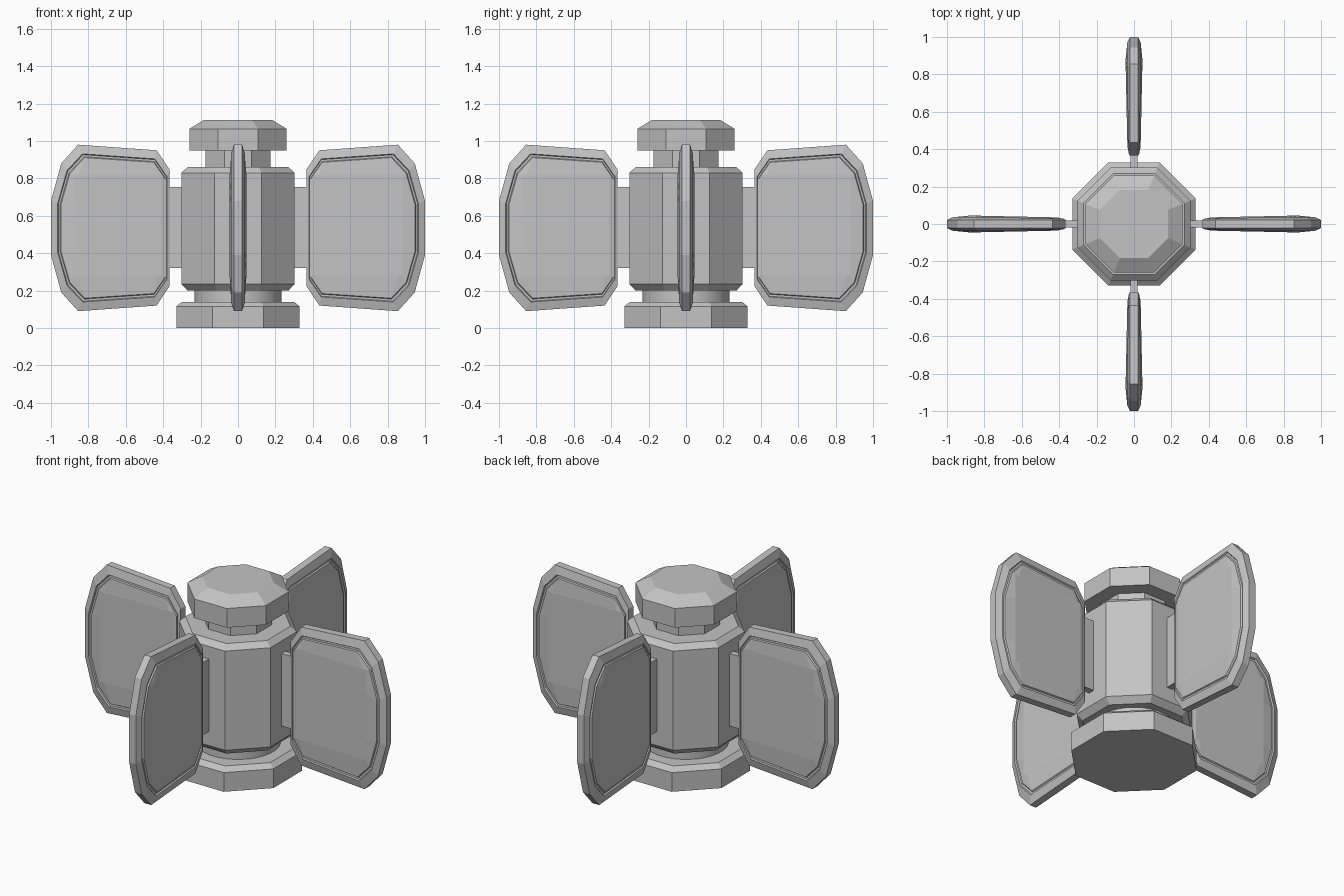
import bpy, bmesh, math
from mathutils import Matrix

cube = bpy.data.objects.get("Cube")
if cube:
    bpy.data.objects.remove(cube, do_unlink=True)

grey = bpy.data.materials.new("plain_grey")
grey.use_nodes = True
grey.diffuse_color = (0.55, 0.55, 0.55, 1)
grey.node_tree.nodes["Principled BSDF"].inputs["Base Color"].default_value = (0.55, 0.55, 0.55, 1)


def finish(name, bm, angle=0.0):
    """Turn a bmesh into a named, coloured object."""
    bmesh.ops.recalc_face_normals(bm, faces=bm.faces)
    mesh = bpy.data.meshes.new(name)
    bm.to_mesh(mesh)
    bm.free()
    mesh.materials.append(grey)
    obj = bpy.data.objects.new(name, mesh)
    bpy.context.collection.objects.link(obj)
    return obj


def loft(bm, rings):
    """Skin closed rings of points and cap both ends."""
    loops = [[bm.verts.new(p) for p in ring] for ring in rings]
    for a, b in zip(loops, loops[1:]):
        for i in range(len(a)):
            j = (i + 1) % len(a)
            bm.faces.new((a[i], a[j], b[j], b[i]))
    bm.faces.new(loops[0][::-1])
    bm.faces.new(loops[-1])


def turned(name, profile, sides=8):
    """Polygonal column; profile holds (flat-to-centre distance, height)."""
    bm = bmesh.new()
    rings = []
    for apothem, z in profile:
        r = apothem / math.cos(math.pi / sides)
        angles = [(i + 0.5) * math.tau / sides for i in range(sides)]
        rings.append([(r * math.cos(a), r * math.sin(a), z) for a in angles])
    loft(bm, rings)
    return finish(name, bm)


# Central column
turned("base", [(0.33, 0), (0.33, 0.115), (0.30, 0.14)])
turned("body", [(0.27, 0.20), (0.302, 0.235), (0.302, 0.83), (0.27, 0.86)])
turned("upper_neck", [(0.175, 0.85), (0.175, 0.96)])
turned("cap", [(0.26, 0.95), (0.26, 1.065), (0.183, 1.112)])
collar = turned("lower_neck", [(0.232, 0.13), (0.232, 0.21)], 32)
bpy.context.view_layer.objects.active = collar
collar.select_set(True)
bpy.ops.object.shade_smooth_by_angle(angle=math.radians(30))
collar.select_set(False)

# Upper half of the fin outline, root to tip, mirrored about mid height
MID_X, MID_Z = 0.56, 0.535
half = [(0.365, 0.845), (0.435, 0.95), (0.855, 0.98), (0.945, 0.88), (1.0, 0.68)]
outline = half + [(x, 2 * MID_Z - z) for x, z in reversed(half)]


def scaled(sx, sz):
    return [(MID_X + (x - MID_X) * sx, MID_Z + (z - MID_Z) * sz) for x, z in outline]


def clamp(v, lo, hi):
    return max(lo, min(hi, v))


# One side of the fin: edge, rim, groove, raised panel
flat = [(clamp(x, 0.41, 0.88), clamp(z, 0.28, 0.82)) for x, z in outline]
layers = [
    (outline, 0.022),
    (scaled(0.92, 0.89), 0.038),
    (scaled(0.91, 0.88), 0.030),
    (scaled(0.89, 0.855), 0.030),
    (scaled(0.88, 0.845), 0.038),
    (flat, 0.045),
]


def thickness(x, t):
    return t if t < 0.025 else t * (0.78 + 0.22 * clamp((x - 0.4) / 0.46, 0, 1))


def side(s):
    return [[(x, s * thickness(x, t), z) for x, z in pts] for pts, t in layers]


for k, place in enumerate(("left", "back", "right", "front")):
    turn = Matrix.Rotation(k * math.pi / 2, 4, "Z")

    bm = bmesh.new()
    loft(bm, side(-1)[::-1] + side(1))
    bm.transform(turn)
    finish(place + "_fin", bm)

    # Bracket joining fin to body
    bm = bmesh.new()
    bmesh.ops.create_cube(bm, size=1)
    bmesh.ops.scale(bm, vec=(0.12, 0.038, 0.435), verts=bm.verts)
    bmesh.ops.translate(bm, vec=(0.335, 0, 0.5375), verts=bm.verts)
    bm.transform(turn)
    finish(place + "_bracket", bm)
